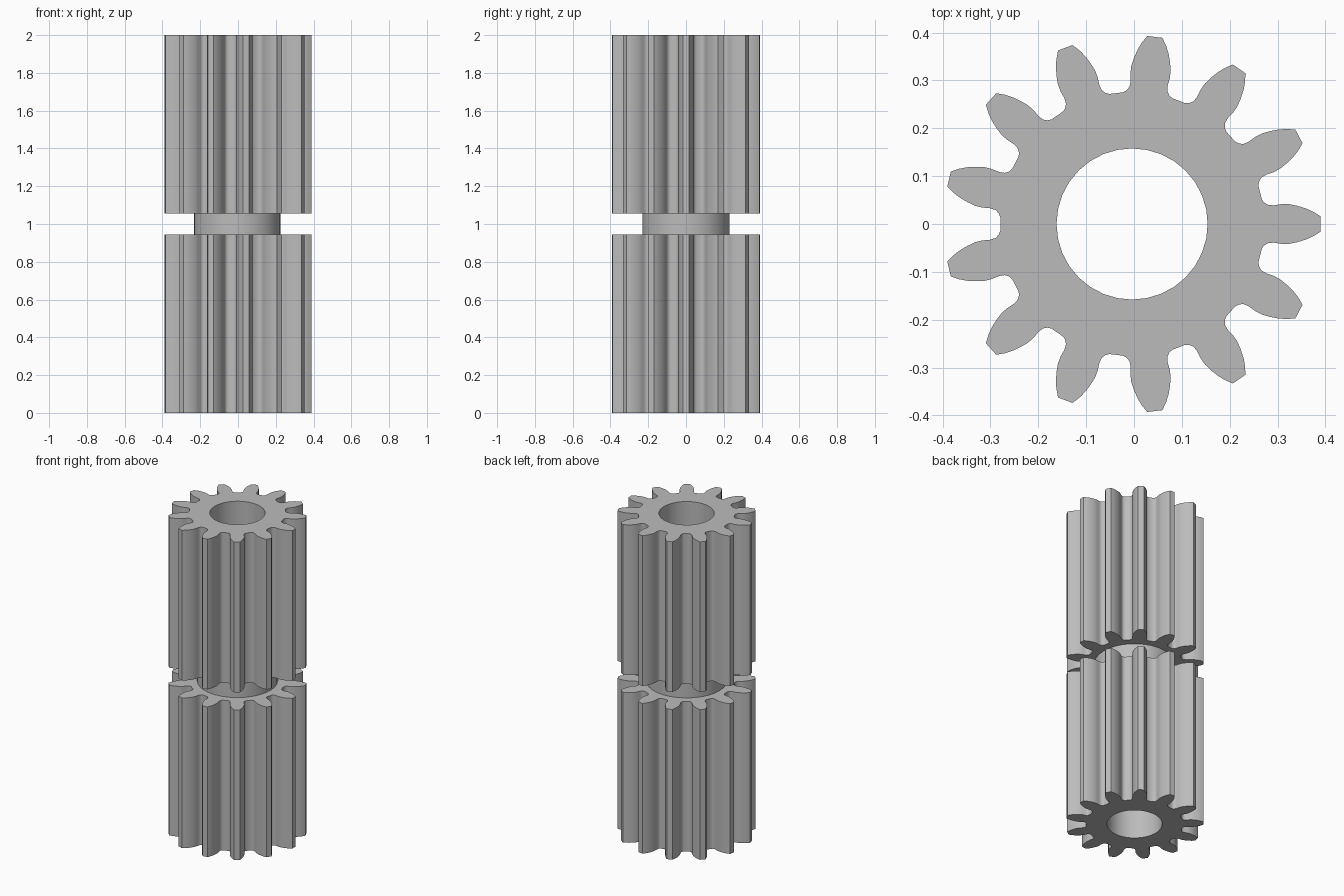
import bpy, bmesh
from math import cos, sin, pi, radians

if "Cube" in bpy.data.objects:
    bpy.data.objects.remove(bpy.data.objects["Cube"])

TEETH = 13
OFFSET = -0.004          # odd tooth count shifts the axis slightly
BORE_R, NECK_R = 0.158, 0.23
LOW, HIGH, TOP = 0.945, 1.055, 2.0
SIDES = 32

steel = bpy.data.materials.new("steel_grey")
steel.use_nodes = True
grey = (0.5, 0.5, 0.5, 1)
steel.diffuse_color = grey
steel.node_tree.nodes["Principled BSDF"].inputs["Base Color"].default_value = grey

# Half a tooth: distance along the tooth axis, half width (root to tip)
FLANK = [(0.271, 0.052), (0.276, 0.045), (0.284, 0.040), (0.296, 0.039),
         (0.312, 0.0415), (0.328, 0.0415), (0.345, 0.038), (0.362, 0.033),
         (0.378, 0.026), (0.394, 0.016)]


def gear_outline():
    tooth = [(r, -w) for r, w in FLANK] + [(r, w) for r, w in reversed(FLANK)]
    points = []
    for k in range(TEETH):
        c, s = cos(2 * pi * k / TEETH), sin(2 * pi * k / TEETH)
        points += [(c * r - s * w, s * r + c * w) for r, w in tooth]
    return points


def circle(radius):
    return [(radius * cos(2 * pi * i / SIDES), radius * sin(2 * pi * i / SIDES))
            for i in range(SIDES)]


GEAR, NECK, BORE = gear_outline(), circle(NECK_R), circle(BORE_R)


def shell(name, *chains):
    """Join each chain of (outline, height) loops with walls and flat caps."""
    bm = bmesh.new()
    for chain in chains:
        loops = []
        for outline, z in chain:
            verts = [bm.verts.new((x + OFFSET, y, z)) for x, y in outline]
            edges = [bm.edges.new((v, verts[i - 1])) for i, v in enumerate(verts)]
            loops.append((outline, verts, edges))
        for (oa, va, ea), (ob, vb, eb) in zip(loops, loops[1:]):
            if oa is ob:
                for i in range(len(va)):
                    bm.faces.new((va[i - 1], vb[i - 1], vb[i], va[i]))
            else:
                fill = bmesh.ops.triangle_fill(bm, edges=ea + eb, use_beauty=True,
                                               normal=(0, 0, 1))
                up = ob is GEAR
                for f in fill["geom"]:
                    if isinstance(f, bmesh.types.BMFace):
                        f.normal_update()
                        if (f.normal.z > 0) != up:
                            f.normal_flip()
    mesh = bpy.data.meshes.new(name)
    bm.to_mesh(mesh)
    bm.free()
    mesh.materials.append(steel)
    obj = bpy.data.objects.new(name, mesh)
    bpy.context.collection.objects.link(obj)
    bpy.ops.object.select_all(action="DESELECT")
    obj.select_set(True)
    bpy.context.view_layer.objects.active = obj
    bpy.ops.object.shade_smooth_by_angle(angle=radians(35))


# Two toothed sections, open where the collar joins them
shell("lower_gear", [(NECK, LOW), (GEAR, LOW), (GEAR, 0), (BORE, 0), (BORE, LOW)])
shell("upper_gear", [(BORE, HIGH), (BORE, TOP), (GEAR, TOP), (GEAR, HIGH), (NECK, HIGH)])

# Plain collar between them, with the bore running through
shell("collar", [(NECK, HIGH), (NECK, LOW)], [(BORE, LOW), (BORE, HIGH)])
